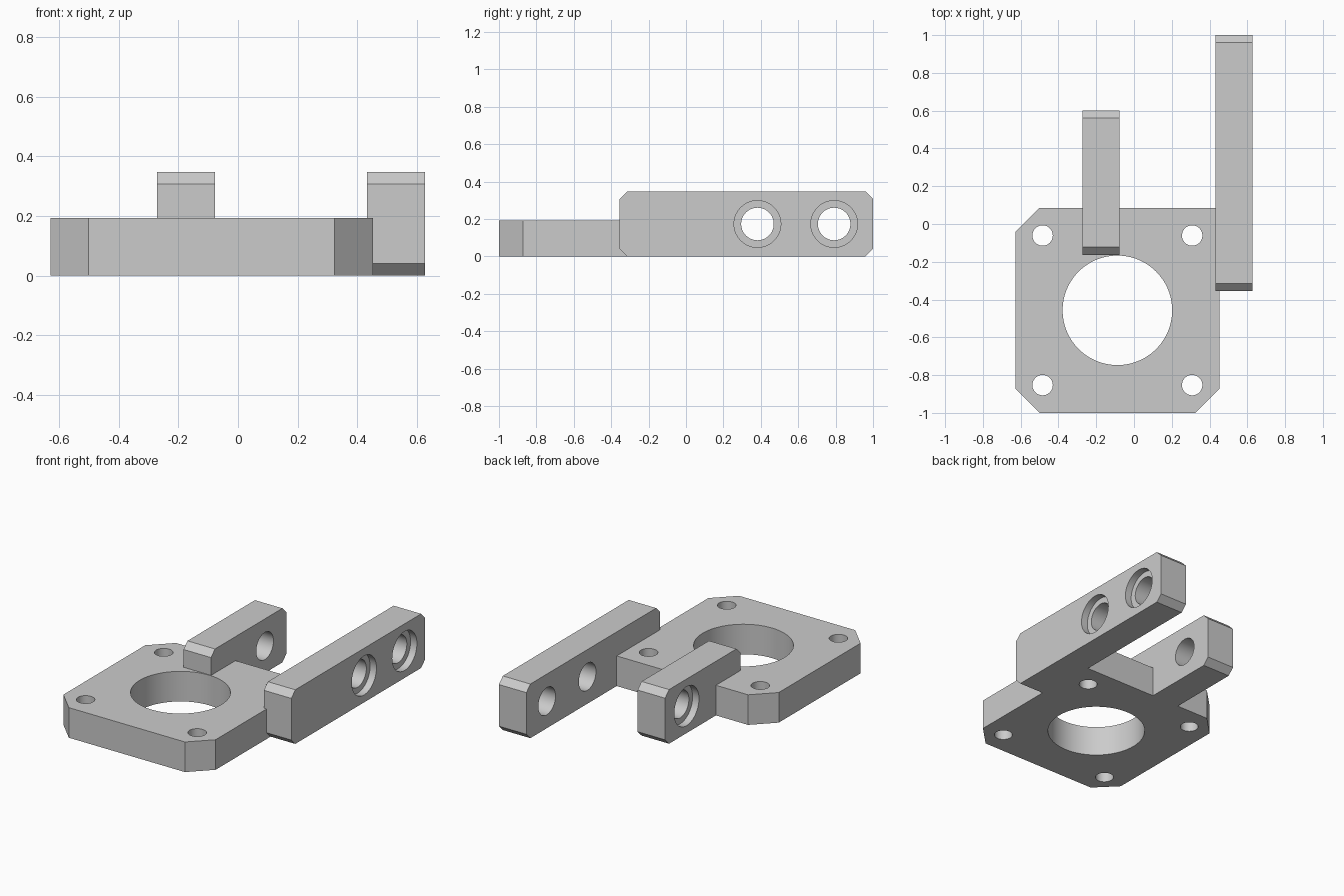
import bpy, bmesh, math
from mathutils import Matrix, Vector

if "Cube" in bpy.data.objects:
    bpy.data.objects.remove(bpy.data.objects["Cube"], do_unlink=True)

gray = bpy.data.materials.new("plain gray")
gray.use_nodes = True
gray.diffuse_color = (0.6, 0.6, 0.6, 1)
gray.node_tree.nodes["Principled BSDF"].inputs["Base Color"].default_value = (0.6, 0.6, 0.6, 1)


def add_object(name, bm):
    bmesh.ops.recalc_face_normals(bm, faces=bm.faces)
    mesh = bpy.data.meshes.new(name)
    bm.to_mesh(mesh)
    bm.free()
    mesh.materials.append(gray)
    obj = bpy.data.objects.new(name, mesh)
    bpy.context.collection.objects.link(obj)
    return obj


def prism(name, points, depth):
    """Extrude a closed outline of 3D points along the depth vector."""
    bm = bmesh.new()
    face = bm.faces.new([bm.verts.new(p) for p in points])
    moved = bmesh.ops.extrude_face_region(bm, geom=[face])["geom"]
    bmesh.ops.translate(bm, vec=depth, verts=[v for v in moved if isinstance(v, bmesh.types.BMVert)])
    return add_object(name, bm)


def arm(name, x, y0, y1):
    """Bar along y with its four end edges chamfered."""
    w, h, c = 0.195, 0.347, 0.04
    outline = [(y0 + c, 0), (y1 - c, 0), (y1, c), (y1, h - c),
               (y1 - c, h), (y0 + c, h), (y0, h - c), (y0, c)]
    return prism(name, [(x, y, z) for y, z in outline], (w, 0, 0))


def cylinder(name, center, radius, length, axis, sides=64):
    bm = bmesh.new()
    turn = Vector((0, 0, 1)).rotation_difference(Vector(axis)).to_matrix().to_4x4()
    bmesh.ops.create_cone(bm, cap_ends=True, segments=sides, radius1=radius, radius2=radius,
                          depth=length, matrix=Matrix.Translation(center) @ turn)
    return add_object(name, bm)


def combine(target, tool, operation):
    mod = target.modifiers.new("combine", 'BOOLEAN')
    mod.operation, mod.solver, mod.object = operation, 'EXACT', tool
    tool.hide_render = True
    bpy.context.view_layer.objects.active = target
    bpy.ops.object.modifier_apply(modifier=mod.name)
    bpy.data.objects.remove(tool, do_unlink=True)


# Mounting plate with three chamfered corners
L, R, F, B, C = -0.628, 0.452, -1.0, 0.085, 0.128
plate = prism("mounting_bracket",
              [(x, y, 0) for x, y in [(L + C, F), (R - C, F), (R, F + C), (R, B),
                                      (L + C, B), (L, B - C), (L, F + C)]], (0, 0, 0.193))

# Long and short clamping arms
combine(plate, arm("long_arm", 0.432, -0.355, 1.0), 'UNION')
combine(plate, arm("short_arm", -0.272, -0.163, 0.6), 'UNION')

# Central opening and four screw holes
Z, X = (0, 0, 1), (1, 0, 0)
cx, cy, s = -0.088, -0.457, 0.396
combine(plate, cylinder("opening_cutter", (cx, cy, 0), 0.29, 1, Z, 96), 'DIFFERENCE')
for i in (-1, 1):
    for j in (-1, 1):
        combine(plate, cylinder("screw_cutter", (cx + i * s, cy + j * s, 0), 0.054, 1, Z, 48), 'DIFFERENCE')

# Cross holes through the arms, counterbored on the outer sides
hz, sink = 0.173, 0.045
for y, outer_sides in ((0.382, (0.627, -0.272)), (0.792, (0.627,))):
    combine(plate, cylinder("bolt_cutter", (0, y, hz), 0.087, 2, X), 'DIFFERENCE')
    for x in outer_sides:
        combine(plate, cylinder("counterbore_cutter", (x, y, hz), 0.125, 2 * sink, X), 'DIFFERENCE')

# Smooth hole walls, crisp edges
bpy.ops.object.select_all(action='DESELECT')
plate.select_set(True)
bpy.context.view_layer.objects.active = plate
bpy.ops.object.shade_smooth_by_angle(angle=math.radians(30))
